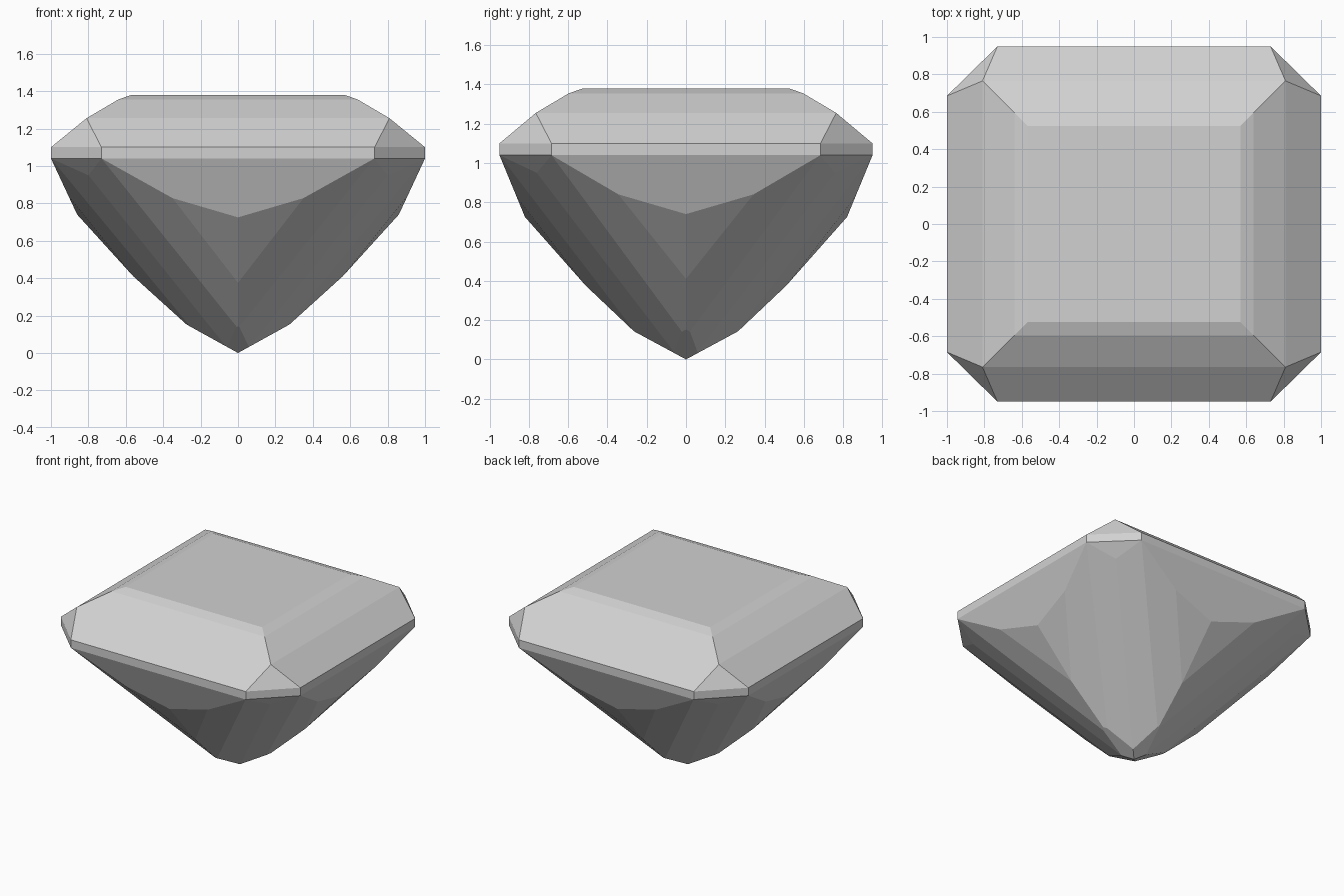
import bpy
import bmesh
from mathutils import Vector, geometry

old = bpy.data.objects.get("Cube")
if old:
    bpy.data.objects.remove(old, do_unlink=True)

stone = bpy.data.materials.new("pale_grey_stone")
stone.use_nodes = True
stone.diffuse_color = (0.64, 0.64, 0.64, 1)
stone.node_tree.nodes["Principled BSDF"].inputs["Base Color"].default_value = stone.diffuse_color

INSIDE = Vector((0, 0, 0.9))


def cut(bm, points):
    """Grind one flat facet through three points, keeping the inner side."""
    a, b, c = points
    normal = geometry.normal(a, b, c)
    if normal.dot(INSIDE - a) > 0:
        normal = -normal
    if max(normal.dot(v.co - a) for v in bm.verts) < 0.0005:
        return
    bmesh.ops.bisect_plane(bm, geom=bm.verts[:] + bm.edges[:] + bm.faces[:], dist=0.0001,
                           plane_co=a, plane_no=normal, clear_outer=True)
    bmesh.ops.holes_fill(bm, edges=[e for e in bm.edges if e.is_boundary], sides=0)


def cut_mirrored(bm, *points):
    """Repeat a facet in all four quadrants."""
    for sx in (1, -1):
        for sy in (1, -1):
            cut(bm, [Vector((x * sx, y * sy, z)) for x, y, z in points])


# Rough block reaching from the tip to the flat table
bm = bmesh.new()
bmesh.ops.create_cube(bm, size=1)
for v in bm.verts:
    v.co = Vector((v.co.x * 2, v.co.y * 1.9, (v.co.z + 0.5) * 1.38))

# Girdle corners, shared by the crown and the pavilion
girdle_top, girdle_low = 1.10, 1.04
front_corner, side_corner = (0.73, 0.95), (1.0, 0.685)
cut_mirrored(bm, (*front_corner, 0), (*side_corner, 0), (*side_corner, 1))

# Crown: stepped facets on each side, plus one triangle at each corner
x_steps = [(0.57, 1.38), (0.64, 1.355), (0.81, 1.255), (1.0, girdle_top)]
y_steps = [(0.525, 1.38), (0.597, 1.355), (0.765, 1.255), (0.95, girdle_top)]
for (d0, z0), (d1, z1) in zip(x_steps, x_steps[1:]):
    cut_mirrored(bm, (d0, 0, z0), (d1, 0, z1), (d1, 0.5, z1))
for (d0, z0), (d1, z1) in zip(y_steps, y_steps[1:]):
    cut_mirrored(bm, (0, d0, z0), (0, d1, z1), (0.5, d1, z1))
cut_mirrored(bm, (*front_corner, girdle_top), (*side_corner, girdle_top), (0.81, 0.765, 1.255))

# Pavilion: centre-line profiles from the girdle to the tip
x_keel = [(1.0, girdle_low), (0.86, 0.74), (0.56, 0.41), (0.275, 0.152), (0, 0)]
y_keel = [(0.95, girdle_low), (0.82, 0.725), (0.51, 0.375), (0.265, 0.143), (0, 0)]


def pavilion_side(keel, along, corner, shoulder):
    """Girdle facet, kite pair, long pair and tip facet of one side."""
    p = [along(d, 0, z) for d, z in keel]
    cut_mirrored(bm, p[0], p[1], along(keel[0][0], 0.5, girdle_low))
    cut_mirrored(bm, p[1], p[2], shoulder)
    cut_mirrored(bm, p[2], p[3], (*corner, girdle_low))
    cut_mirrored(bm, p[3], p[4], along(keel[3][0], 0.2, keel[3][1]))


pavilion_side(x_keel, lambda d, w, z: (d, w, z), side_corner, (0.907, 0.34, 0.84))
pavilion_side(y_keel, lambda d, w, z: (w, d, z), front_corner, (0.36, 0.863, 0.83))

# Pavilion corners: small triangle under the girdle, then a creased pair to the tip
knee, heel = (0.80, 0.76, 0.95), (0.06, 0.055, 0.03)
cut_mirrored(bm, (*front_corner, girdle_low), (*side_corner, girdle_low), knee)
for corner in (front_corner, side_corner):
    cut_mirrored(bm, (*corner, girdle_low), knee, heel)

bmesh.ops.remove_doubles(bm, verts=bm.verts[:], dist=0.0005)
bmesh.ops.recalc_face_normals(bm, faces=bm.faces[:])
mesh = bpy.data.meshes.new("cut_gem")
bm.to_mesh(mesh)
bm.free()
mesh.materials.append(stone)
gem = bpy.data.objects.new("cut_gem", mesh)
bpy.context.collection.objects.link(gem)
